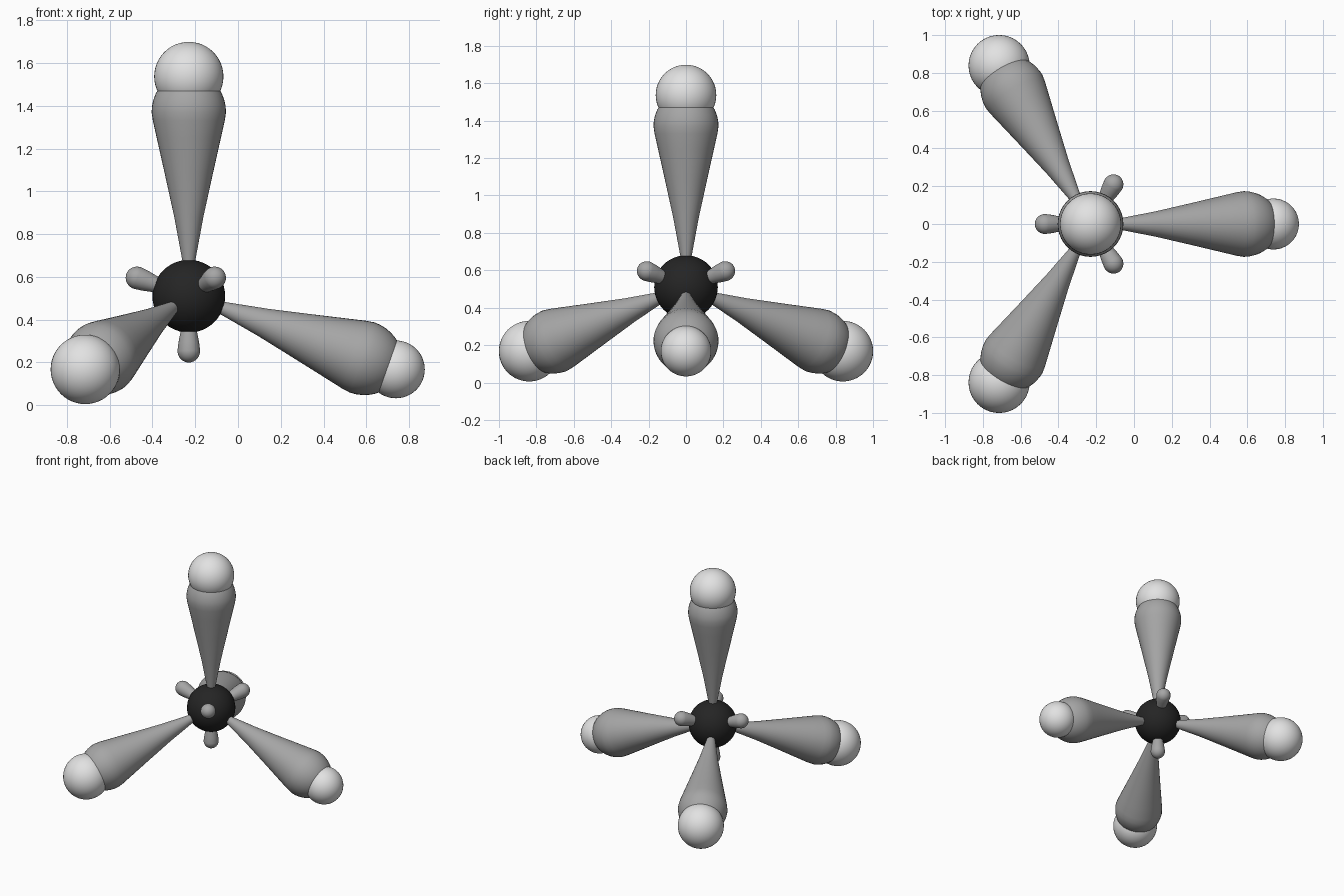
import bpy, bmesh, math
from mathutils import Vector

if "Cube" in bpy.data.objects:
    bpy.data.objects.remove(bpy.data.objects["Cube"])

CENTER = Vector((-0.23, 0, 0.51))
BOND = 1.027


def material(name, v):
    m = bpy.data.materials.new(name)
    m.diffuse_color = (v, v, v, 1)
    m.use_nodes = True
    m.node_tree.nodes["Principled BSDF"].inputs["Base Color"].default_value = m.diffuse_color
    return m


BLACK = material("black", 0.018)
GREY = material("grey", 0.38)
WHITE = material("white", 0.76)


def finish(bm, name, mat):
    bmesh.ops.recalc_face_normals(bm, faces=bm.faces)
    for f in bm.faces:
        f.smooth = True
    me = bpy.data.meshes.new(name)
    bm.to_mesh(me)
    bm.free()
    me.materials.append(mat)
    ob = bpy.data.objects.new(name, me)
    bpy.context.collection.objects.link(ob)
    return ob


def ball(name, loc, r, mat):
    bm = bmesh.new()
    bmesh.ops.create_uvsphere(bm, u_segments=40, v_segments=24, radius=r)
    finish(bm, name, mat).location = loc


def lobe(name, profile, direction, mat, n=40):
    """Revolve (radius, distance) points around an axis leaving the centre."""
    bm = bmesh.new()
    rings = [[bm.verts.new((r * math.cos(2 * math.pi * i / n),
                            r * math.sin(2 * math.pi * i / n), z))
              for i in range(n)] for r, z in profile]
    for a, b in zip(rings, rings[1:]):
        for i in range(n):
            j = (i + 1) % n
            bm.faces.new((a[i], a[j], b[j], b[i]))
    bm.faces.new(rings[0])
    bm.faces.new(rings[-1])
    ob = finish(bm, name, mat)
    ob.location = CENTER
    ob.rotation_mode = 'QUATERNION'
    ob.rotation_quaternion = direction.to_track_quat('Z', 'Y')


def cap(r, z, length, steps=10):
    """Rounded end for a lobe profile."""
    return [(max(r * math.cos(t), 0.001), z + length * math.sin(t))
            for t in (math.pi / 2 * k / steps for k in range(steps + 1))]


big_profile = [(0.01, 0.06), (0.03, 0.165), (0.068, 0.37), (0.113, 0.575),
               (0.15, 0.74), (0.168, 0.82)] + cap(0.174, 0.86, 0.19)
small_profile = [(0.022, 0.08), (0.038, 0.165), (0.048, 0.215)] + cap(0.053, 0.255, 0.055)

# Tetrahedral directions: one up, three spread below
directions = [("top", Vector((0, 0, 1)), 0.162)]
h = math.sqrt(8) / 3
for label, deg, r in (("right", 0, 0.135), ("back_left", 120, 0.162), ("front_left", 240, 0.162)):
    a = math.radians(deg)
    directions.append((label, Vector((h * math.cos(a), h * math.sin(a), -1 / 3)), r))

# Central atom
ball("central_atom", CENTER, 0.17, BLACK)

# Outer atoms, large bond lobes and small opposite lobes
for label, d, r in directions:
    ball("outer_atom_" + label, CENTER + d * BOND, r, WHITE)
    lobe("large_lobe_" + label, big_profile, d, GREY)
    lobe("small_lobe_" + label, small_profile, -d, GREY)
